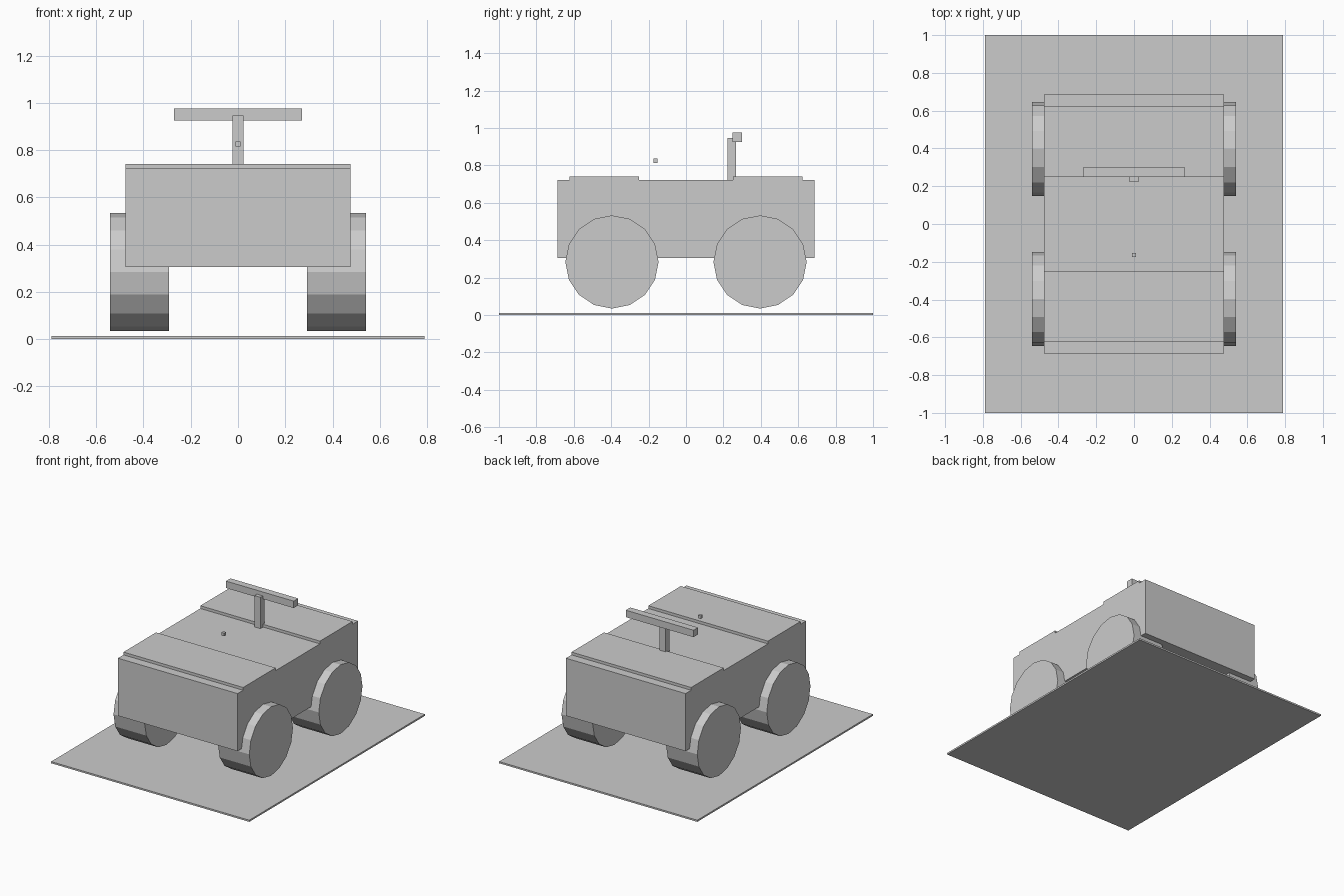
import bpy
import math

cube = bpy.data.objects.get("Cube")
if cube:
    bpy.data.objects.remove(cube, do_unlink=True)

# Single neutral material
GREY = (0.6, 0.6, 0.6, 1.0)
grey = bpy.data.materials.new("plain_grey")
grey.use_nodes = True
grey.diffuse_color = GREY
grey.node_tree.nodes["Principled BSDF"].inputs["Base Color"].default_value = GREY


def finish(name):
    obj = bpy.context.object
    obj.name = name
    obj.data.name = name
    obj.data.materials.append(grey)
    return obj


def box(name, x, y, z):
    """Box from (min, max) ranges on each axis."""
    ranges = (x, y, z)
    bpy.ops.mesh.primitive_cube_add(size=1)
    obj = finish(name)
    for v in obj.data.vertices:
        v.co = [r[0] if c < 0 else r[1] for c, r in zip(v.co, ranges)]
    return obj


def wheel(name, x, y):
    """Flat-sided wheel with a corner at the top, axle along x."""
    bpy.ops.mesh.primitive_cylinder_add(
        vertices=16, radius=0.249, depth=0.248,
        location=(x, y, 0.284), rotation=(0, math.pi / 2, 0))
    return finish(name)


# Ground plate and body
box("base_plate", (-0.79, 0.79), (-1, 1), (0, 0.012))
box("body", (-0.477, 0.477), (-0.686, 0.686), (0.306, 0.721))

# Raised panels on the deck
for end, s in (("front", -1), ("rear", 1)):
    box(end + "_deck_panel", (-0.477, 0.477),
        sorted((s * 0.252, s * 0.623)), (0.70, 0.741))

# Wheels
for end, y in (("front", -0.396), ("rear", 0.396)):
    for side, x in (("left", 0.417), ("right", -0.417)):
        wheel(f"{end}_{side}_wheel", x, y)

# Mast with crossbar, and the small floating block
box("mast", (-0.024, 0.024), (0.222, 0.268), (0.70, 0.947))
box("crossbar", (-0.27, 0.27), (0.249, 0.300), (0.925, 0.975))
box("small_block", (-0.011, 0.011), (-0.175, -0.153), (0.814, 0.836))
